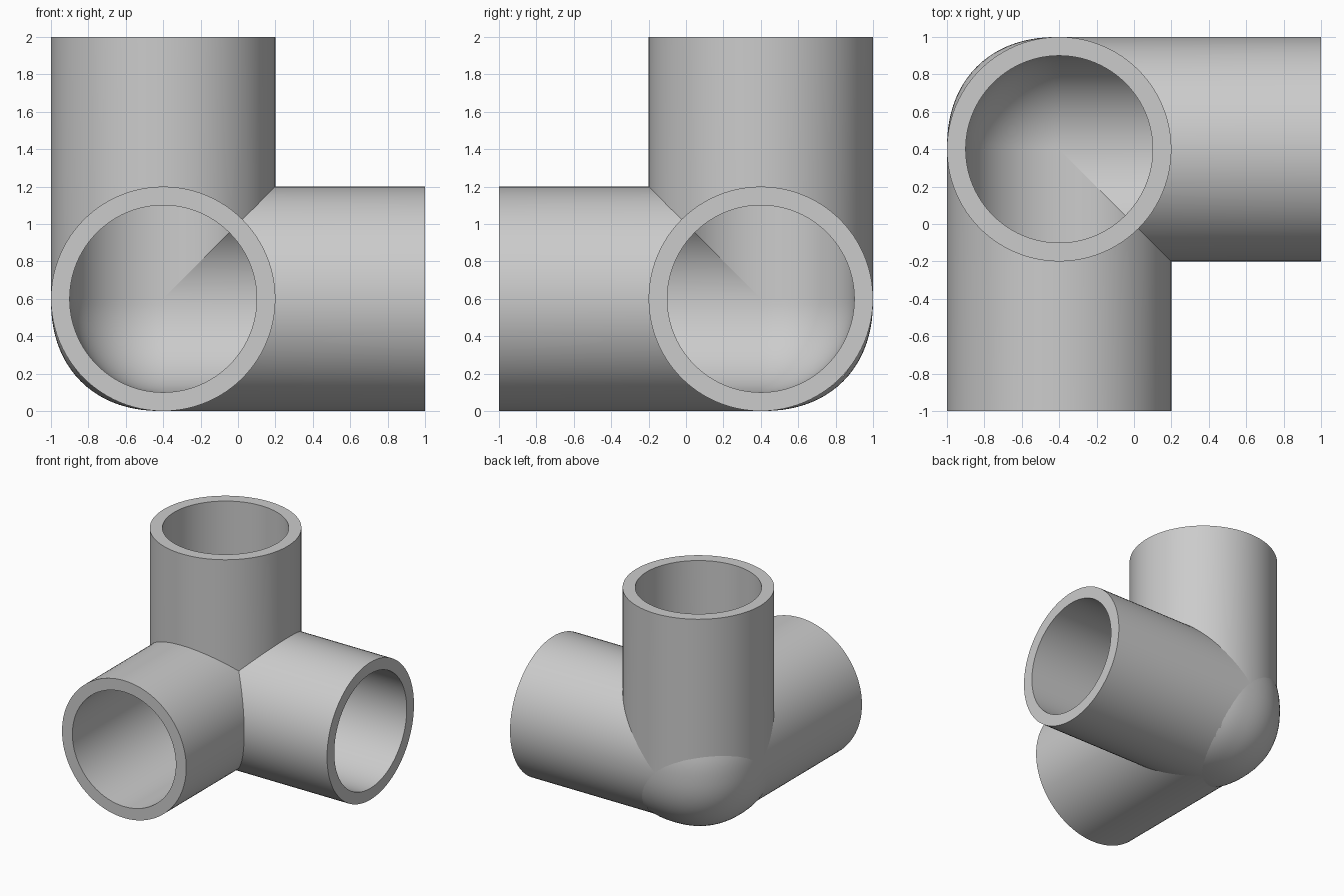
import bpy, bmesh, math
from mathutils import Vector

if "Cube" in bpy.data.objects:
    bpy.data.objects.remove(bpy.data.objects["Cube"])

SEGMENTS = 96
OUTER, INNER, LENGTH = 0.6, 0.5, 1.4
HUB = Vector((-0.4, 0.4, 0.6))
BULGE = 2.25  # superellipsoid exponent of the rounded corner

grey = bpy.data.materials.new("plain_grey")
grey.use_nodes = True
grey.diffuse_color = (0.6, 0.6, 0.6, 1)
grey.node_tree.nodes["Principled BSDF"].inputs["Base Color"].default_value = (0.6, 0.6, 0.6, 1)


def finish(bm, name, flip=True):
    """Mirror pipe space into the world, move it to the hub and make an object."""
    for v in bm.verts:
        v.co = HUB + Vector((v.co.x, -v.co.y, v.co.z))
    if flip:
        bmesh.ops.reverse_faces(bm, faces=bm.faces[:])
    mesh = bpy.data.meshes.new(name)
    bm.to_mesh(mesh)
    bm.free()
    mesh.materials.append(grey)
    obj = bpy.data.objects.new(name, mesh)
    bpy.context.collection.objects.link(obj)
    bpy.ops.object.select_all(action='DESELECT')
    obj.select_set(True)
    bpy.context.view_layer.objects.active = obj
    bpy.ops.object.shade_smooth_by_angle(angle=math.radians(30))


def pipe(name, axis):
    """Hollow pipe whose hub end is mitred against the two other pipes."""
    bm = bmesh.new()
    rings = []
    for i in range(SEGMENTS):
        a = 2 * math.pi * i / SEGMENTS
        u, v = math.cos(a), math.sin(a)
        ring = []
        for r, at_end in ((OUTER, False), (OUTER, True), (INNER, True), (INNER, False)):
            w = LENGTH if at_end else max(u * r, v * r, 0)
            p = (u * r, v * r, w)
            ring.append(bm.verts.new([p[(k + 2 - axis) % 3] for k in range(3)]))
        rings.append(ring)
    for i, ring in enumerate(rings):
        after = rings[(i + 1) % SEGMENTS]
        for k in range(3):
            bm.faces.new((ring[k], after[k], after[k + 1], ring[k + 1]))
    finish(bm, name)


def corner(name, radius, power, reach, flip):
    """Rounded cap that closes the corner behind the three pipes."""
    bm = bmesh.new()
    bmesh.ops.create_uvsphere(bm, u_segments=SEGMENTS, v_segments=SEGMENTS // 2, radius=1)
    for v in bm.verts:
        size = sum(abs(c) ** power for c in v.co) ** (1 / power)
        v.co *= radius / size
    extra = [f for f in bm.faces if max(f.calc_center_median()) > reach]
    bmesh.ops.delete(bm, geom=extra, context='FACES')
    finish(bm, name, flip)


# Three pipes: sideways, forwards and upwards
for axis, name in enumerate(("side_pipe", "front_pipe", "upright_pipe")):
    pipe(name, axis)

# Outer and inner skins of the rounded corner
corner("corner_outer", OUTER, BULGE, 0.2, True)
corner("corner_inner", INNER, 2, 0, False)
